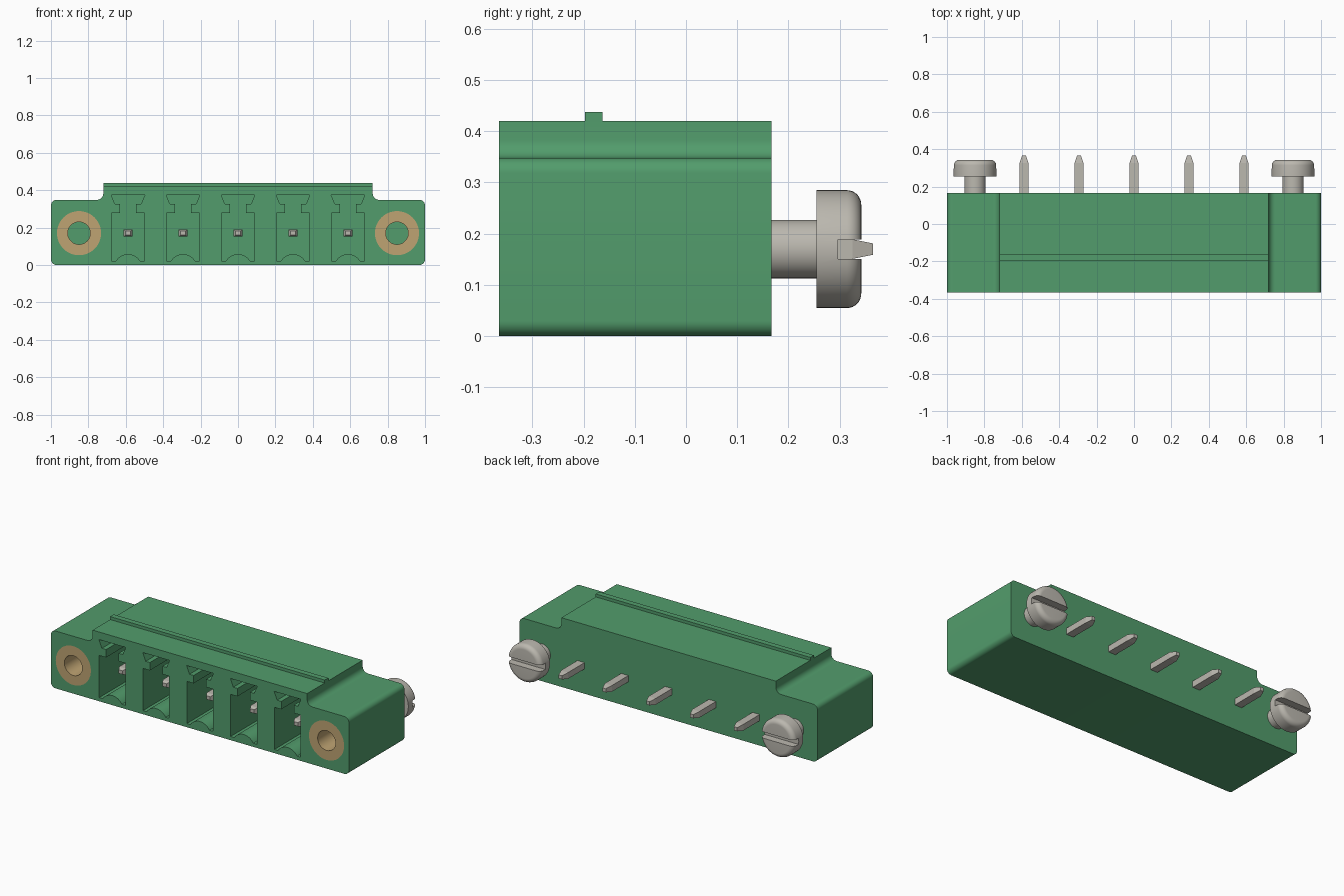
import bpy
import bmesh
from math import sin, cos, radians
from mathutils import Matrix, Vector

if "Cube" in bpy.data.objects:
    bpy.data.objects.remove(bpy.data.objects["Cube"], do_unlink=True)


def material(name, rgb):
    m = bpy.data.materials.new(name)
    m.use_nodes = True
    m.diffuse_color = (*rgb, 1)
    bsdf = m.node_tree.nodes["Principled BSDF"]
    bsdf.inputs["Base Color"].default_value = (*rgb, 1)
    bsdf.inputs["Roughness"].default_value = 0.6
    return m


GREEN = material("green plastic", (0.085, 0.335, 0.15))
BRASS = material("brass", (0.52, 0.37, 0.17))
STEEL = material("grey metal", (0.5, 0.48, 0.43))

FRONT, BACK, AXIS_Z = -0.365, 0.167, 0.17
SCREW_X = 0.85
PITCH = 0.294
POLES = [(i - 2) * PITCH for i in range(5)]


def finish(name, bm, mat):
    bmesh.ops.remove_doubles(bm, verts=bm.verts, dist=1e-5)
    bmesh.ops.recalc_face_normals(bm, faces=bm.faces)
    mesh = bpy.data.meshes.new(name)
    bm.to_mesh(mesh)
    bm.free()
    mesh.materials.append(mat)
    obj = bpy.data.objects.new(name, mesh)
    bpy.context.collection.objects.link(obj)
    return obj


def smooth(obj):
    bpy.ops.object.select_all(action='DESELECT')
    obj.select_set(True)
    bpy.context.view_layer.objects.active = obj
    bpy.ops.object.shade_smooth_by_angle(angle=radians(32))


def arc(cx, cz, r, start, end, n=8):
    angles = [radians(start + (end - start) * i / n) for i in range(n + 1)]
    return [(cx + r * cos(a), cz + r * sin(a)) for a in angles]


def mirrored(half):
    return half + [(-x, z) for x, z in reversed(half) if abs(x) > 1e-5]


def prism(bm, outline, y0, y1, dx=0):
    face = bm.faces.new([bm.verts.new((x + dx, y0, z)) for x, z in outline])
    out = bmesh.ops.extrude_face_region(bm, geom=[face])["geom"]
    verts = [g for g in out if isinstance(g, bmesh.types.BMVert)]
    bmesh.ops.translate(bm, verts=verts, vec=(0, y1 - y0, 0))


def lathe(bm, profile, x, closed=False):
    """Turn (radius, y) points about an axis running front to back."""
    verts = [bm.verts.new((x + r, y, AXIS_Z)) for r, y in profile]
    ends = verts[1:] + verts[:1] if closed else verts[1:]
    edges = [bm.edges.new(pair) for pair in zip(verts, ends)]
    bmesh.ops.spin(bm, geom=verts + edges, cent=(x, 0, AXIS_Z), axis=(0, 1, 0),
                   angle=radians(360), steps=48)


def box(bm, lo, hi):
    lo, hi = Vector(lo), Vector(hi)
    mat = Matrix.Translation((lo + hi) / 2) @ Matrix.Diagonal((*(hi - lo), 1))
    bmesh.ops.create_cube(bm, size=1, matrix=mat)


def cut(obj, cutter):
    mod = obj.modifiers.new("cut", 'BOOLEAN')
    mod.operation = 'DIFFERENCE'
    mod.solver = 'EXACT'
    mod.object = cutter
    deps = bpy.context.evaluated_depsgraph_get()
    mesh = bpy.data.meshes.new_from_object(obj.evaluated_get(deps))
    obj.modifiers.clear()
    obj.data = mesh
    bpy.data.objects.remove(cutter, do_unlink=True)


# Housing: stepped profile with rounded corners and filleted step
half = (arc(0.97, 0.03, 0.03, -90, 0) + arc(0.97, 0.318, 0.03, 0, 90)
        + arc(0.755, 0.383, 0.035, 270, 180) + [(0.72, 0.42)])
bm = bmesh.new()
prism(bm, mirrored(half), FRONT, BACK)
housing = finish("housing", bm, GREEN)

# Plug sockets: keyed opening with an arched floor
socket = mirrored(arc(0, -0.017, 0.075, 90, 31.4) + [
    (0.088, 0.022), (0.088, 0.278), (0.042, 0.278),
    (0.042, 0.326), (0.07, 0.326), (0.09, 0.374)])
bm = bmesh.new()
for x in POLES:
    prism(bm, socket, FRONT - 0.05, 0.06, x)
cut(housing, finish("socket_cutter", bm, GREEN))

# Bores for the threaded sleeves
SLEEVE_END = -0.1
bm = bmesh.new()
for x in (-SCREW_X, SCREW_X):
    lathe(bm, [(0, FRONT - 0.05), (0.118, FRONT - 0.05), (0.118, SLEEVE_END), (0, SLEEVE_END)], x)
cut(housing, finish("bore_cutter", bm, GREEN))
smooth(housing)

# Latching ridge on top
bm = bmesh.new()
box(bm, (-0.72, -0.197, 0.41), (0.72, -0.163, 0.438))
finish("top_ridge", bm, GREEN)

for side, x in (("right", -SCREW_X), ("left", SCREW_X)):
    # Brass sleeve, flush with the front
    bm = bmesh.new()
    lathe(bm, [(0.06, FRONT), (0.118, FRONT), (0.118, SLEEVE_END), (0.06, SLEEVE_END)], x, True)
    smooth(finish(side + "_threaded_sleeve", bm, BRASS))

    # Slotted screw at the back
    bm = bmesh.new()
    rim = arc(0.087, 0.314, 0.028, 0, 90)
    lathe(bm, [(0, BACK - 0.03), (0.057, BACK - 0.03), (0.057, 0.255), (0.115, 0.255)]
          + rim + [(0, 0.342)], x)
    screw = finish(side + "_screw", bm, STEEL)
    bm = bmesh.new()
    box(bm, (x - 0.2, 0.297, AXIS_Z - 0.019), (x + 0.2, 0.4, AXIS_Z + 0.019))
    cut(screw, finish("slot_cutter", bm, STEEL))
    smooth(screw)

# Contact pins with chamfered tips: (y, half width, half height)
SECTIONS = [(-0.285, 0.013, 0.011), (-0.265, 0.024, 0.019),
            (0.325, 0.024, 0.019), (0.365, 0.011, 0.011)]
for number, x in enumerate(POLES, 1):
    bm = bmesh.new()
    rings = [[bm.verts.new((x + sx * w, y, AXIS_Z + sz * h))
              for sx, sz in ((-1, -1), (1, -1), (1, 1), (-1, 1))] for y, w, h in SECTIONS]
    for a, b in zip(rings, rings[1:]):
        for i in range(4):
            j = (i + 1) % 4
            bm.faces.new((a[i], a[j], b[j], b[i]))
    bm.faces.new(rings[0])
    bm.faces.new(rings[-1])
    finish(f"contact_pin_{number}", bm, STEEL)
